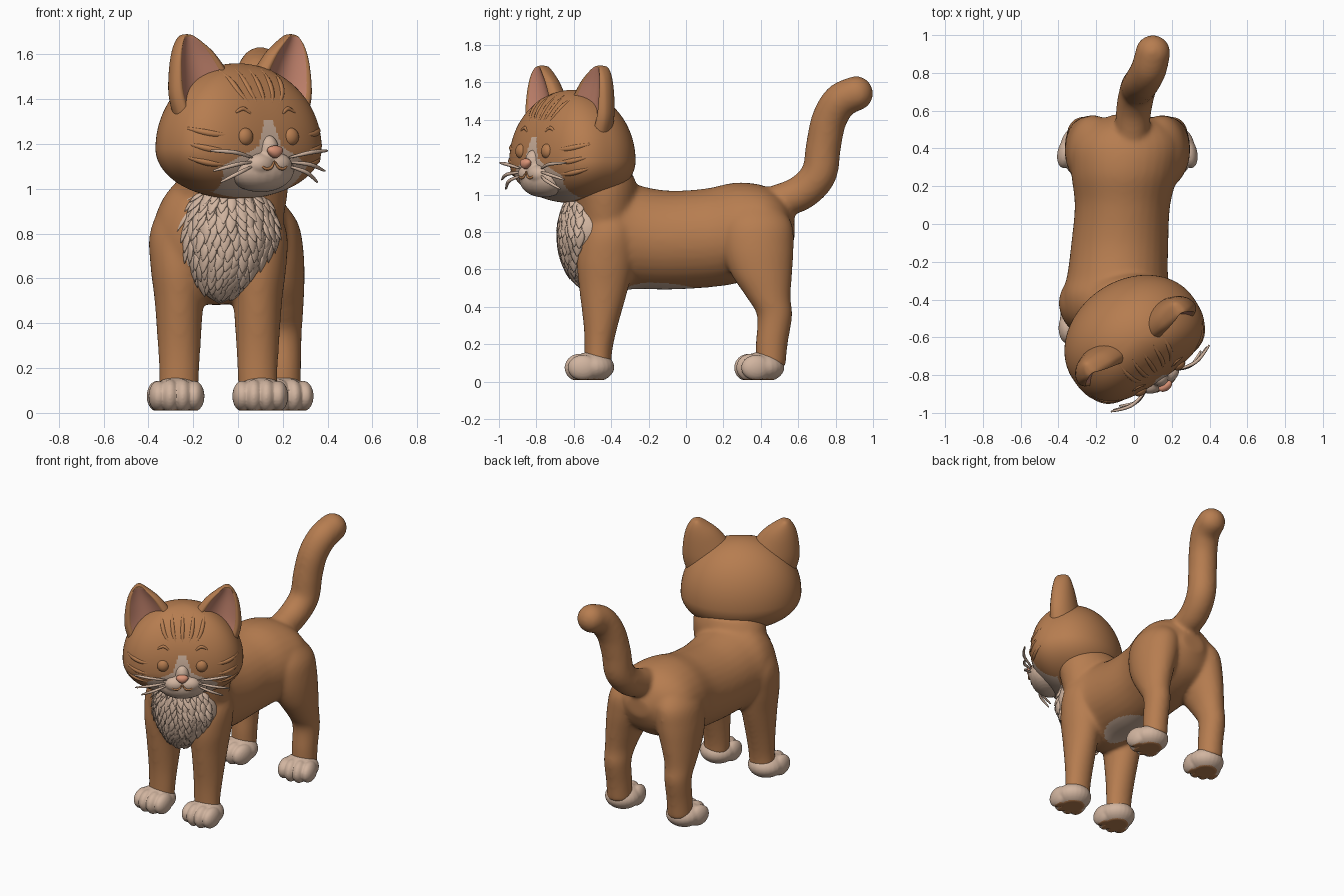
import bpy, bmesh, math, random
from mathutils import Vector, Matrix

if "Cube" in bpy.data.objects:
    bpy.data.objects.remove(bpy.data.objects["Cube"])
random.seed(4)


def material(name, rgb):
    m = bpy.data.materials.new(name)
    m.use_nodes = True
    m.diffuse_color = (*rgb, 1)
    m.node_tree.nodes["Principled BSDF"].inputs["Base Color"].default_value = (*rgb, 1)
    return m


GINGER = material("ginger fur", (0.47, 0.205, 0.08))
CREAM = material("cream fur", (0.64, 0.46, 0.35))
NOSE = material("nose pink", (0.70, 0.29, 0.18))
EAR = material("inner ear pink", (0.55, 0.23, 0.155))

# Head frame: the head is turned towards its left
HEAD = Matrix.Translation((-0.005, -0.605, 0)) @ Matrix.Rotation(math.radians(34), 4, "Z")
A, B, BACK, MID, UP, DOWN, E = 0.385, 0.265, 0.31, 1.18, 0.38, 0.225, 2.8


def finish(name, bm, mats, matrix=None, rule=None):
    bmesh.ops.recalc_face_normals(bm, faces=bm.faces)
    for f in bm.faces:
        f.smooth = True
        if rule:
            f.material_index = rule(f)
    me = bpy.data.meshes.new(name)
    bm.to_mesh(me)
    bm.free()
    for m in mats:
        me.materials.append(m)
    ob = bpy.data.objects.new(name, me)
    bpy.context.collection.objects.link(ob)
    if matrix:
        ob.matrix_world = matrix
    return ob


def bake(ob):
    """Evaluate modifiers or a curve into a fresh bmesh and drop the source."""
    bpy.context.view_layer.update()
    dg = bpy.context.evaluated_depsgraph_get()
    me = bpy.data.meshes.new_from_object(ob.evaluated_get(dg))
    bm = bmesh.new()
    bm.from_mesh(me)
    bpy.data.objects.remove(ob)
    bpy.data.meshes.remove(me)
    return bm


def fuse(bm, voxel, steps):
    """Merge overlapping volumes into one softened skin."""
    ob = finish("volumes", bm, [])
    rm = ob.modifiers.new("fuse", "REMESH")
    rm.mode, rm.voxel_size = "VOXEL", voxel
    sm = ob.modifiers.new("soften", "SMOOTH")
    sm.factor, sm.iterations = 0.5, steps
    return bake(ob)


def ball(bm, pos, size, seg=24):
    m = Matrix.Translation(pos) @ Matrix.Diagonal((*size, 1))
    return bmesh.ops.create_uvsphere(bm, u_segments=seg, v_segments=seg * 2 // 3, radius=1, matrix=m)["verts"]


def spline(rows, n=5):
    rows = [Vector(r) for r in rows]
    out = []
    for i in range(len(rows) - 1):
        p0, p1, p2, p3 = rows[max(i - 1, 0)], rows[i], rows[i + 1], rows[min(i + 2, len(rows) - 1)]
        for k in range(n):
            t = k / n
            out.append(0.5 * (2 * p1 + (p2 - p0) * t + (2 * p0 - 5 * p1 + 4 * p2 - p3) * t * t
                              + (3 * p1 - p0 - 3 * p2 + p3) * t ** 3))
    return out + [rows[-1]]


def skin(bm, rings):
    """Bridge closed rings of points and cap both ends."""
    vs = [[bm.verts.new(p) for p in r] for r in rings]
    n = len(vs[0])
    for a, b in zip(vs, vs[1:]):
        for i in range(n):
            bm.faces.new((a[i], a[(i + 1) % n], b[(i + 1) % n], b[i]))
    bm.faces.new(vs[0])
    bm.faces.new(vs[-1])


def loft(bm, rows, along_y=False, n=32):
    """Rows are x, y, z and two radii."""
    rings = []
    for x, y, z, r, q in spline(rows):
        cs = [(r * math.cos(2 * math.pi * i / n), q * math.sin(2 * math.pi * i / n)) for i in range(n)]
        rings.append([(x + a, y, z + b) if along_y else (x + a, y + b, z) for a, b in cs])
    skin(bm, rings)


# Body: torso, neck, legs and tail fused into one surface
bm = bmesh.new()
torso = [(-0.63, 0.78, 0.08, 0.1), (-0.57, 0.78, 0.19, 0.21), (-0.49, 0.785, 0.26, 0.29), (-0.38, 0.79, 0.285, 0.31),
         (-0.27, 0.775, 0.267, 0.28), (-0.1, 0.757, 0.257, 0.265), (0.1, 0.767, 0.253, 0.265),
         (0.27, 0.795, 0.283, 0.27), (0.42, 0.81, 0.287, 0.237), (0.52, 0.815, 0.215, 0.17), (0.58, 0.82, 0.08, 0.06)]
loft(bm, [(-0.068 + 0.07 * y, y, z, r, q) for y, z, r, q in torso], along_y=True)
loft(bm, [(-0.06, -0.43, 0.75, 0.24, 0.16), (-0.04, -0.435, 0.93, 0.255, 0.178),
          (-0.025, -0.45, 1.04, 0.25, 0.19), (-0.01, -0.47, 1.12, 0.22, 0.18)])
front_leg = [(0.178, -0.472, 0.08, 0.088, 0.073), (0.175, -0.468, 0.17, 0.089, 0.075), (0.175, -0.456, 0.3, 0.096, 0.092),
             (0.175, -0.44, 0.5, 0.11, 0.132), (0.172, -0.43, 0.65, 0.131, 0.155), (0.155, -0.415, 0.8, 0.152, 0.155),
             (0.135, -0.415, 0.93, 0.118, 0.115), (0.12, -0.42, 0.99, 0.07, 0.07)]
hind_leg = [(0.235, 0.453, 0.08, 0.082, 0.08), (0.235, 0.458, 0.2, 0.082, 0.086), (0.235, 0.474, 0.35, 0.085, 0.094),
            (0.232, 0.442, 0.45, 0.094, 0.118), (0.215, 0.403, 0.58, 0.117, 0.165), (0.19, 0.382, 0.72, 0.138, 0.194),
            (0.17, 0.378, 0.85, 0.132, 0.187), (0.14, 0.37, 0.96, 0.08, 0.11)]
for mid, leg in ((-0.0875, front_leg), (-0.035, hind_leg)):
    for s in (1, -1):
        loft(bm, [(mid + s * r[0], *r[1:]) for r in leg])
tail = [(-0.01, 0.48, 0.96, 0.09), (0.0, 0.615, 1.01, 0.095), (0.02, 0.71, 1.11, 0.096), (0.03, 0.735, 1.26, 0.095),
        (0.05, 0.765, 1.4, 0.095), (0.08, 0.825, 1.5, 0.095), (0.1, 0.908, 1.541, 0.093)]
for x, y, z, r in spline(tail, 8):
    ball(bm, (x, y, z), (r, r, r))


def belly(f):
    c = f.calc_center_median()
    return int(c.z < 0.56 and f.normal.z < -0.4 and ((c.x + 0.07) / 0.12) ** 2 + ((c.y + 0.14) / 0.2) ** 2 < 1)


finish("body", fuse(bm, 0.012, 16), [GINGER, CREAM], rule=belly)

# Paws with four soft toes and ginger soles
for name, mid, off, y, turn in (("front", -0.0875, 0.187, -0.515, 0.0), ("hind", -0.035, 0.24, 0.395, 0.2)):
    for side, s in (("left", 1), ("right", -1)):
        bm = bmesh.new()
        ball(bm, (0, 0.012, 0.078), (0.118, 0.12, 0.082))
        for x in (-0.08, -0.028, 0.028, 0.08):
            ball(bm, (x, -0.055 + 3 * x * x, 0.075), (0.045, 0.082, 0.076 - 1.2 * x * x))
        bm = fuse(bm, 0.007, 3)
        for v in bm.verts:
            v.co.z = max(v.co.z, 0.01)
        m = Matrix.Translation((mid + s * off, y, 0)) @ Matrix.Rotation(s * turn, 4, "Z")
        finish(f"{name}_{side}_paw", bm, [CREAM, GINGER], m, lambda f: int(f.calc_center_median().z < 0.015))

# Chest ruff: tapered bib covered in pointed tufts
RUFF = Vector((-0.04, -0.515, 0.78))


def ruff_point(phi, v):
    k = 1 if v > 0 else 1 + 0.35 * math.sin(v)
    x = 0.23 * k * math.cos(v) * math.sin(phi) + 0.04 * min(math.sin(v), 0)
    return RUFF + Vector((x, -0.165 * math.cos(v) * math.cos(phi), 0.27 * math.sin(v)))


bm = bmesh.new()
for v in ball(bm, (0, 0, 0), (1, 1, 1), 32):
    v.co = ruff_point(math.atan2(v.co.x, -v.co.y), math.asin(max(-1, min(1, v.co.z))))
for row in range(13):
    lat = 0.85 - row * 0.165
    count = max(3, round(14 * math.cos(lat)))
    for i in range(count):
        phi = ((i + 0.5 * (row % 2) + random.uniform(0.1, 0.4)) / count - 0.5) * 2.6
        p = ruff_point(phi, lat)
        down = (ruff_point(phi, lat - 0.1) - p).normalized()
        out = Vector((p.x - RUFF.x, p.y - RUFF.y, 0.4 * (p.z - RUFF.z))).normalized()
        axis = (down + 0.13 * out + Vector((random.uniform(-0.2, 0.2), 0, 0))).normalized()
        side = axis.cross(out).normalized()
        rot = Matrix((side, axis.cross(side), axis)).transposed().to_4x4()
        size = random.uniform(0.85, 1.15)
        m = Matrix.Translation(p + axis * 0.022) @ rot @ Matrix.Diagonal((0.028 * size, 0.01, 0.05 * size, 1))
        for vert in bmesh.ops.create_uvsphere(bm, u_segments=8, v_segments=7, radius=1)["verts"]:
            w = 1 - 0.6 * max(vert.co.z, 0)
            vert.co = m @ Vector((vert.co.x * w, vert.co.y * w, vert.co.z))
finish("chest_ruff", bm, [CREAM])


# Head: rounded dome with a flattened face and a cream blaze
def face(u, z, lift=0.0):
    rho = math.sqrt(max(0.001, 1 - ((z - MID) / (UP if z > MID else DOWN)) ** 2))
    f = B * rho * max(0, 1 - abs(u / (A * rho)) ** E) ** (1 / E)
    return Vector((u, -f - lift, z))


def blaze(f):
    c = f.calc_center_median()
    if c.y > -0.07 or c.z > 1.31:
        return 0
    if c.z < 1.11:
        width = 0.185 + 0.4 * max(0, c.z - 1.0)
    else:
        width = 0.02 + 0.07 * (1.31 - c.z) / 0.2 + 0.13 * max(0, (1.19 - c.z) / 0.08)
    return int(abs(c.x) < width)


bm = bmesh.new()
for v in ball(bm, (0, 0, 0), (1, 1, 1), 180):
    c, s, z = v.co.x, -v.co.y, v.co.z
    h = math.hypot(c, s)
    if h > 1e-5:
        e, b = (E, B) if s > 0 else (2, BACK)
        r = h / (abs(c / h / A) ** e + abs(s / h / b) ** e) ** (1 / e)
        v.co.x, v.co.y = c / h * r, -s / h * r
    v.co.z = MID + z * (UP if z > 0 else DOWN)
finish("head", bm, [GINGER, CREAM], HEAD, blaze)

# Ears: cupped shells with full backs and pink inside
inner = spline([(0.04, 1.45), (0.085, 1.53), (0.145, 1.605), (0.2, 1.65), (0.25, 1.682), (0.275, 1.69)])
outer = spline([(0.34, 1.3), (0.372, 1.41), (0.368, 1.53), (0.348, 1.62), (0.315, 1.675), (0.285, 1.69)])
for side, s in (("left", 1), ("right", -1)):
    bm = bmesh.new()
    tag = bm.faces.layers.int.new("pink")
    rings, n = [], 48
    for k, (i, o) in enumerate(zip(inner, outer)):
        t = k / (len(inner) - 1)
        depth, mid, half, ring = (0.13 - 0.085 * t) * math.sqrt(1.02 - t ** 6), (i + o) / 2, (o - i) / 2, []
        for j in range(n):
            c, sn = math.cos(2 * math.pi * j / n), math.sin(2 * math.pi * j / n)
            g = sn
            if sn > 0:
                g = 0.6 * sn - 0.75 * max(0, 1 - (c / 0.8) ** 2) * (1 - t ** 3)
            p = mid + half * c
            ring.append((s * p.x, -(0.04 - 0.025 * t + depth * g), p.y))
        rings.append(ring)
    skin(bm, rings)
    bm.faces.ensure_lookup_table()
    for idx, f in enumerate(bm.faces):
        k, j = divmod(idx, n)
        f[tag] = int(k < 0.8 * (len(inner) - 1) and 6 <= j < n / 2 - 6)
    finish(f"{side}_ear", bm, [GINGER, EAR], HEAD, lambda f: f[tag])

# Muzzle, nose and eyes
bm = bmesh.new()
ball(bm, (0, -0.19, 1.085), (0.165, 0.11, 0.1))
for s in (1, -1):
    ball(bm, (s * 0.045, -0.255, 1.11), (0.07, 0.052, 0.05))
ball(bm, (0, -0.255, 1.17), (0.045, 0.045, 0.07))
finish("muzzle", fuse(bm, 0.007, 5), [CREAM], HEAD)
bm = bmesh.new()
for v in ball(bm, (0, -0.305, 1.165), (0.038, 0.026, 0.028)):
    v.co.x *= 1 + (v.co.z - 1.165) * 12
finish("nose", bm, [NOSE], HEAD)
for side, s in (("left", 1), ("right", -1)):
    bm = bmesh.new()
    ball(bm, face(s * 0.123, 1.232, -0.01), (0.038, 0.03, 0.04))
    finish(f"{side}_eye", bm, [GINGER], HEAD)


def tubes(name, paths, radius, mat):
    """Tapered round strands through lists of points."""
    cu = bpy.data.curves.new(name, "CURVE")
    cu.dimensions, cu.bevel_depth, cu.bevel_resolution, cu.use_fill_caps = "3D", radius, 2, True
    for path in paths:
        pts = spline(path)
        sp = cu.splines.new("POLY")
        sp.points.add(len(pts) - 1)
        for i, (q, p) in enumerate(zip(sp.points, pts)):
            q.co = (*p, 1)
            q.radius = 0.35 + 0.65 * math.sin(math.pi * (i + 0.5) / len(pts))
    ob = bpy.data.objects.new(name + "_path", cu)
    bpy.context.collection.objects.link(ob)
    finish(name, bake(ob), [mat], HEAD)


# Whiskers, mouth, brows and softly raised fur stripes
both = (1, -1)
tubes("whiskers", [[(s * 0.1, -0.27, z), (s * (0.1 + u) / 2, -0.29, (z + tip) / 2 + 0.008), (s * u, -0.256, tip)]
                   for s in both for z, u, tip in ((1.14, 0.315, 1.17), (1.12, 0.3, 1.08), (1.1, 0.26, 1.03))], 0.0095, CREAM)
tubes("mouth", [[(0, -0.3, 1.125), (s * 0.02, -0.304, 1.095), (s * 0.05, -0.304, 1.09), (s * 0.075, -0.294, 1.11)]
                for s in both], 0.007, GINGER)
tubes("brows", [[face(s * u, z, -0.003) for u, z in ((0.085, 1.335), (0.12, 1.357), (0.16, 1.34))] for s in both], 0.01, GINGER)
tubes("forehead_stripes", [[face(u * k, z, -0.01) for k, z in ((0.5, 1.36), (0.85, 1.42), (1, 1.48), (1.05, 1.53))]
                           for u in (-0.13, -0.065, 0, 0.065, 0.13)], 0.015, GINGER)
tubes("cheek_stripes", [[face(s * u, z + d, -0.01) for u, d in ((0.2, 0), (0.26, 0.004), (0.31, 0.015), (0.35, 0.03))]
                        for s in both for z in (1.11, 1.17, 1.24)], 0.016, GINGER)
